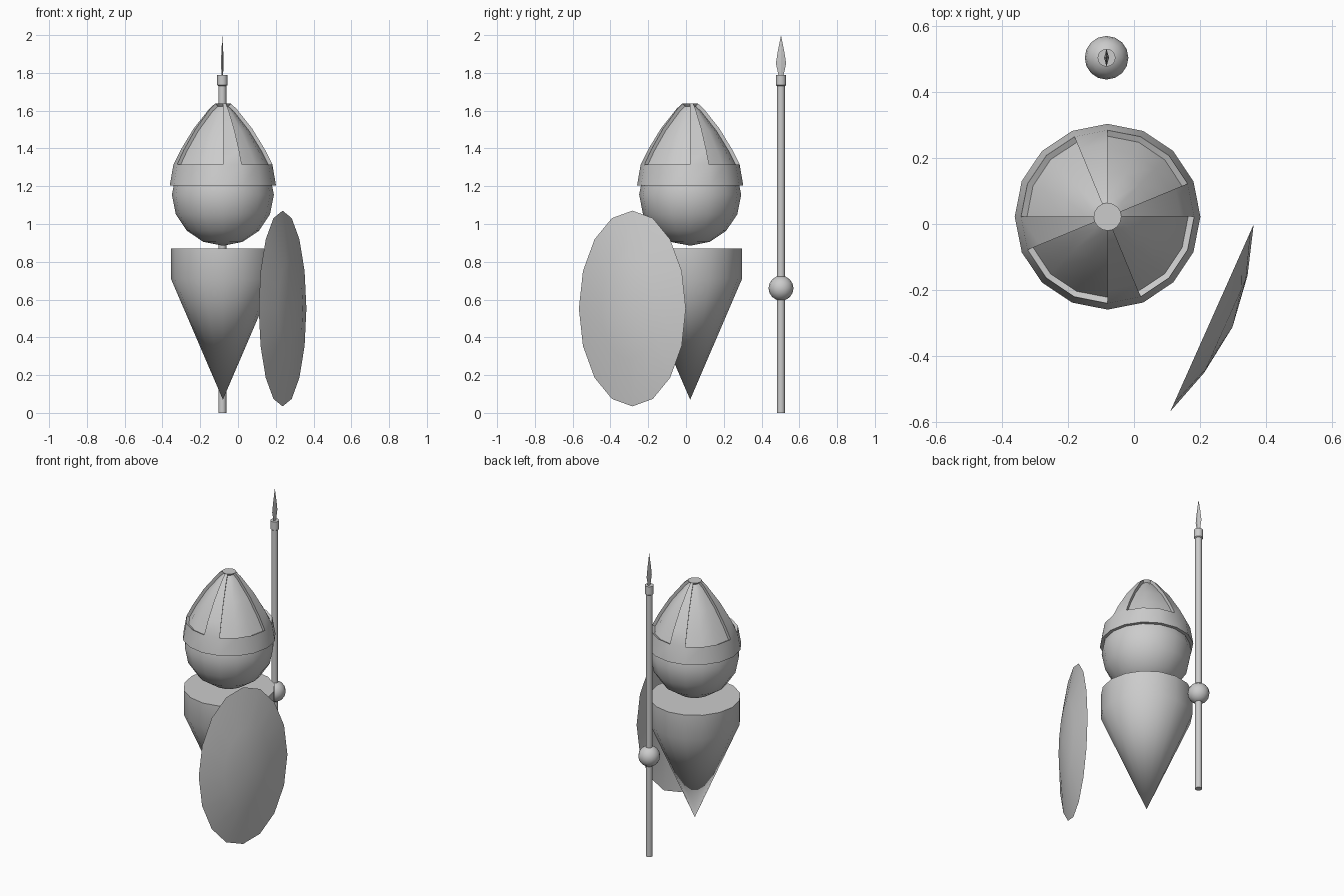
import bpy, bmesh, math
from mathutils import Matrix, Vector

if "Cube" in bpy.data.objects:
    bpy.data.objects.remove(bpy.data.objects["Cube"])

BODY = (-0.08, 0.022)
SPEAR = (-0.083, 0.503)


def finish(bm, name, angle=40):
    me = bpy.data.meshes.new(name)
    bm.to_mesh(me)
    bm.free()
    ob = bpy.data.objects.new(name, me)
    bpy.context.collection.objects.link(ob)
    bpy.ops.object.select_all(action='DESELECT')
    ob.select_set(True)
    bpy.context.view_layer.objects.active = ob
    bpy.ops.object.shade_smooth_by_angle(angle=math.radians(angle))
    return ob


def lathe(profile, sides, centre):
    """Revolve (radius, z) points; radius 0 makes a pole. Returns bmesh and side faces by (row, column)."""
    bm = bmesh.new()
    rings = []
    for r, z in profile:
        if r == 0:
            rings.append([bm.verts.new((*centre, z))] * sides)
        else:
            rings.append([bm.verts.new((centre[0] + r * math.cos(2 * math.pi * k / sides),
                                        centre[1] + r * math.sin(2 * math.pi * k / sides), z))
                          for k in range(sides)])
    faces = {}
    for i, (a, b) in enumerate(zip(rings, rings[1:])):
        for k in range(sides):
            j = (k + 1) % sides
            loop = list(dict.fromkeys((a[k], a[j], b[j], b[k])))
            faces[i, k] = bm.faces.new(loop)
    bmesh.ops.recalc_face_normals(bm, faces=bm.faces[:])
    return bm, faces


# Body: short drum tapering to a point
bm, _ = lathe([(0, 0.07), (0.275, 0.71), (0.275, 0.87), (0, 0.87)], 16, BODY)
finish(bm, "body", 23)

# Head
bm = bmesh.new()
bmesh.ops.create_uvsphere(bm, u_segments=16, v_segments=8, radius=0.27,
                          matrix=Matrix.Translation((*BODY, 1.155)))
finish(bm, "head")

# Helmet with four sunken panels between narrow ribs
profile = [(0.255, 1.205), (0.281, 1.205), (0.262, 1.315), (0.222, 1.395),
           (0.155, 1.505), (0.072, 1.61), (0.042, 1.637), (0, 1.637)]
bm, faces = lathe(profile, 16, BODY)
panels = [f for (row, col), f in faces.items() if 2 <= row <= 5 and col % 4]
bmesh.ops.inset_region(bm, faces=panels, thickness=0.0, depth=-0.02,
                       use_even_offset=False)
finish(bm, "helmet", 32)

# Spear shaft with collar
bm, _ = lathe([(0, 0), (0.021, 0), (0.021, 1.73), (0.027, 1.735), (0.027, 1.79), (0, 1.79)],
              16, SPEAR)
finish(bm, "spear_shaft")

# Leaf shaped spear tip, thin across x
bm, _ = lathe([(0, 1.78), (0.013, 1.785), (0.027, 1.85), (0.018, 1.91), (0, 2.0)], 4, SPEAR)
for v in bm.verts:
    v.co.x = SPEAR[0] + (v.co.x - SPEAR[0]) * 0.28
finish(bm, "spear_tip", 20)

# Hand gripping the spear
bm = bmesh.new()
bmesh.ops.create_uvsphere(bm, u_segments=16, v_segments=8, radius=0.066,
                          matrix=Matrix.Translation((*SPEAR, 0.66)))
finish(bm, "hand")

# Oval shield: shallow dome, bulging outwards to the front right
bm, _ = lathe([(1, 0), (0.52, 0.046), (0, 0.068)], 16, (0, 0))
side = Vector((0.407, 0.913, 0))
out = Vector((0.913, -0.407, 0))
for v in bm.verts:
    x, y, h = v.co
    v.co = Vector((0.236, -0.284, 0.5525)) + side * x * 0.31 + Vector((0, 0, y * 0.518)) + out * h
bmesh.ops.recalc_face_normals(bm, faces=bm.faces[:])
finish(bm, "shield")
